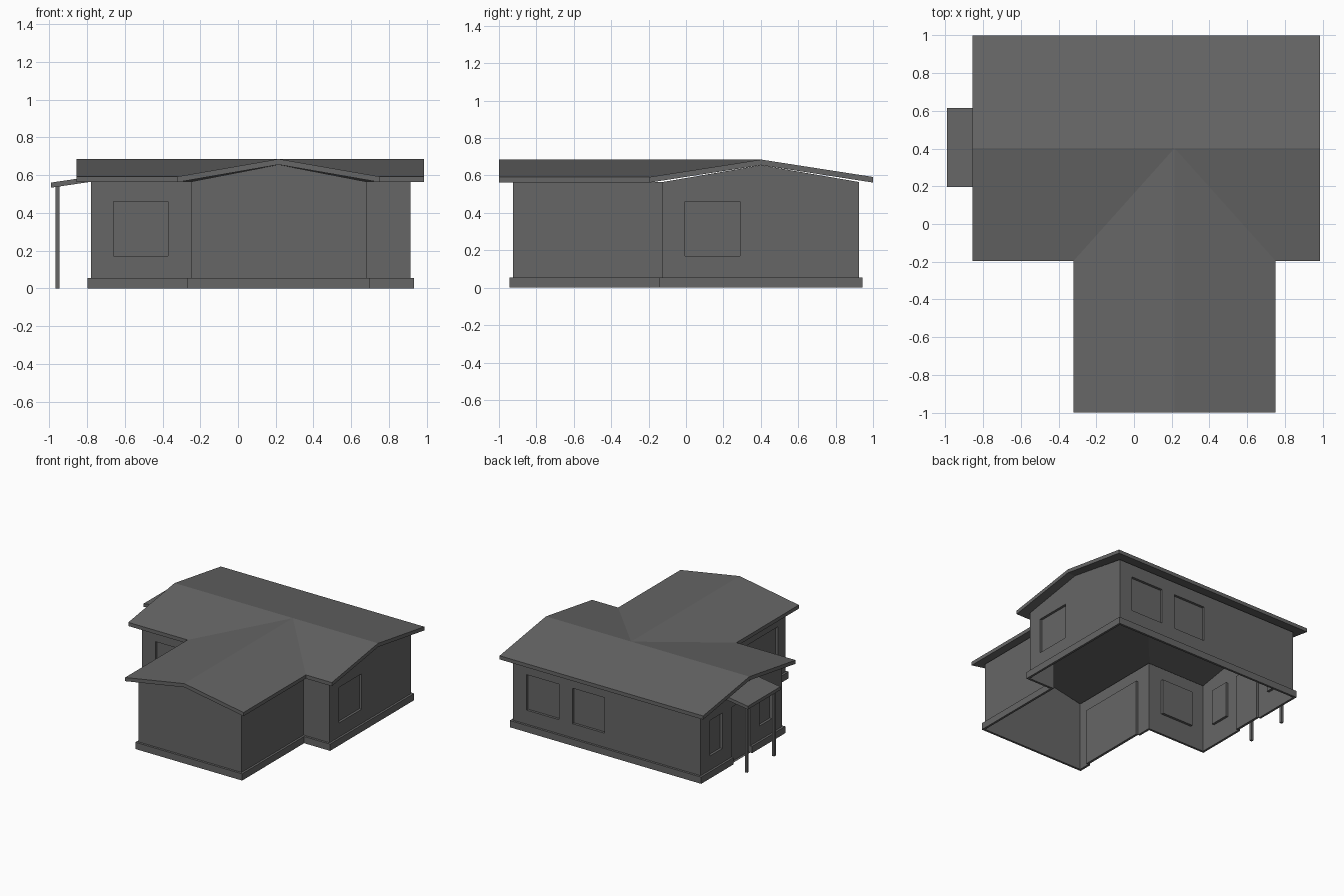
import bpy
import bmesh
from mathutils import Vector

cube = bpy.data.objects.get("Cube")
if cube:
    bpy.data.objects.remove(cube, do_unlink=True)

grey = bpy.data.materials.new("dark grey")
grey.use_nodes = True
COLOUR = (0.133, 0.133, 0.133, 1)
grey.diffuse_color = COLOUR
grey.node_tree.nodes["Principled BSDF"].inputs["Base Color"].default_value = COLOUR

EAVE, RIDGE, THICK = 0.592, 0.685, 0.03
SILL, HEAD = 0.17, 0.46
RECESS = 0.02
WALL_TOP = 0.565
BASE_H = 0.055


def finish(name, bm, recalc=True):
    bmesh.ops.remove_doubles(bm, verts=bm.verts, dist=0.0005)
    if recalc:
        bmesh.ops.recalc_face_normals(bm, faces=bm.faces)
    mesh = bpy.data.meshes.new(name)
    bm.to_mesh(mesh)
    bm.free()
    mesh.materials.append(grey)
    obj = bpy.data.objects.new(name, mesh)
    bpy.context.collection.objects.link(obj)
    return obj


def box(name, low, high):
    bm = bmesh.new()
    bmesh.ops.create_cube(bm, size=1)
    for v in bm.verts:
        v.co = [l + (c + 0.5) * (h - l) for l, h, c in zip(low, high, v.co)]
    return finish(name, bm)


def wall(name, start, end, openings=(), peak=None):
    """Thin wall, outside on the right of start->end; openings are (from, to, sill, head)."""
    a, b = Vector((*start, 0)), Vector((*end, 0))
    along = (b - a).normalized()
    inward = Vector((-along.y, along.x, 0))
    length = (b - a).length
    bm = bmesh.new()

    def face(*pts):
        bm.faces.new([bm.verts.new(a + along * u + inward * d + Vector((0, 0, z)))
                      for u, z, d in pts])

    us = sorted({0, length, *(o[0] for o in openings), *(o[1] for o in openings)})
    zs = sorted({0, WALL_TOP, *(o[2] for o in openings), *(o[3] for o in openings)})
    for u0, u1 in zip(us, us[1:]):
        for z0, z1 in zip(zs, zs[1:]):
            u, z = (u0 + u1) / 2, (z0 + z1) / 2
            if not any(o[0] < u < o[1] and o[2] < z < o[3] for o in openings):
                face((u0, z0, 0), (u1, z0, 0), (u1, z1, 0), (u0, z1, 0))
    # Recessed panes and their reveals
    for u0, u1, z0, z1 in openings:
        ring = [(u0, z0), (u1, z0), (u1, z1), (u0, z1)]
        face(*[(u, z, RECESS) for u, z in ring])
        for p, q in zip(ring, ring[1:] + ring[:1]):
            face((*p, 0), (*q, 0), (*q, RECESS), (*p, RECESS))
    # Gable triangle
    if peak is not None:
        face((0, WALL_TOP, 0), (length, WALL_TOP, 0), (peak, RIDGE - THICK, 0))
    return finish(name, bm, recalc=False)


# Plan lines of the walls
X0, X1, Y0, Y1 = -0.78, 0.915, -0.125, 0.925
WX0, WX1, WY = -0.25, 0.68, -0.925
MID_Y, MID_X = 0.402, 0.215


def windows(base, sign, *spans):
    """Turn world spans into openings measured along the wall."""
    return [(*sorted((sign * (p - base), sign * (q - base))), lo, HEAD) for p, q, lo in spans]


wall("front_wall", (X0, Y0), (WX0, Y0), windows(X0, 1, (-0.66, -0.37, SILL)))
wall("front_corner_wall", (WX1, Y0), (X1, Y0))
wall("left_wall", (X1, Y0), (X1, Y1), windows(Y0, 1, (-0.005, 0.29, SILL)), MID_Y - Y0)
wall("back_wall", (X1, Y1), (X0, Y1),
     windows(X1, -1, (0.5, 0.795, SILL), (0.09, 0.38, SILL)))
wall("entrance_wall", (X0, Y1), (X0, Y0),
     windows(Y1, -1, (0.645, 0.805, SILL), (0.285, 0.525, 0), (0.005, 0.165, SILL)), Y1 - MID_Y)
wall("wing_front_wall", (WX0, WY), (WX1, WY), peak=MID_X - WX0)
wall("wing_left_wall", (WX1, WY), (WX1, Y0))
wall("garage_door_wall", (WX0, Y0), (WX0, WY), windows(Y0, -1, (-0.83, -0.25, 0)))

# Plinth strips, broken at the doors
B = 0.018
for name, low, high in [
    ("front", (X0 - B, Y0 - B), (WX0, Y0)),
    ("front_corner", (WX1, Y0 - B), (X1 + B, Y0)),
    ("left", (X1, Y0), (X1 + B, Y1)),
    ("back", (X0 - B, Y1), (X1 + B, Y1 + B)),
    ("entrance_back", (X0 - B, 0.525), (X0, Y1)),
    ("entrance_front", (X0 - B, Y0), (X0, 0.285)),
    ("wing_front", (WX0 - B, WY - B), (WX1 + B, WY)),
    ("wing_left", (WX1, WY), (WX1 + B, Y0 - B)),
    ("garage_front", (WX0 - B, WY), (WX0, -0.83)),
    ("garage_back", (WX0 - B, -0.25), (WX0, Y0 - B)),
]:
    box(name + "_plinth", (*low, 0), (*high, BASE_H))

# Crossed gable roof
RX0, RX1, RY0, RY1 = -0.855, 0.985, -0.195, 1.0
GX0, GX1, GY = -0.32, 0.75, -1.0
bm = bmesh.new()


def point(x, y, z):
    return bm.verts.new((x, y, z))


back_r, back_l = point(RX0, RY1, EAVE), point(RX1, RY1, EAVE)
ridge_r, ridge_l = point(RX0, MID_Y, RIDGE), point(RX1, MID_Y, RIDGE)
cross = point(MID_X, MID_Y, RIDGE)
front_r, front_l = point(RX0, RY0, EAVE), point(RX1, RY0, EAVE)
valley_r, valley_l = point(GX0, RY0, EAVE), point(GX1, RY0, EAVE)
wing_r, wing_l = point(GX0, GY, EAVE), point(GX1, GY, EAVE)
wing_ridge = point(MID_X, GY, RIDGE)
top = [bm.faces.new(f) for f in (
    (back_r, ridge_r, cross, ridge_l, back_l),
    (ridge_r, front_r, valley_r, cross),
    (ridge_l, cross, valley_l, front_l),
    (cross, valley_r, wing_r, wing_ridge),
    (cross, wing_ridge, wing_l, valley_l))]
under = bmesh.ops.extrude_face_region(bm, geom=top, use_keep_orig=True)["geom"]
for v in under:
    if isinstance(v, bmesh.types.BMVert):
        v.co.z -= THICK
finish("roof", bm)

# Porch roof sloping down from the entrance wall, on two posts
porch = box("porch_roof", (-0.99, 0.195, 0.533), (X0, 0.615, 0.56))
for v in porch.data.vertices:
    if v.co.x > -0.9:
        v.co.z += 0.031
for name, y in (("front", 0.23), ("back", 0.58)):
    box(name + "_porch_post", (-0.966, y - 0.01, 0), (-0.946, y + 0.01, 0.545))
